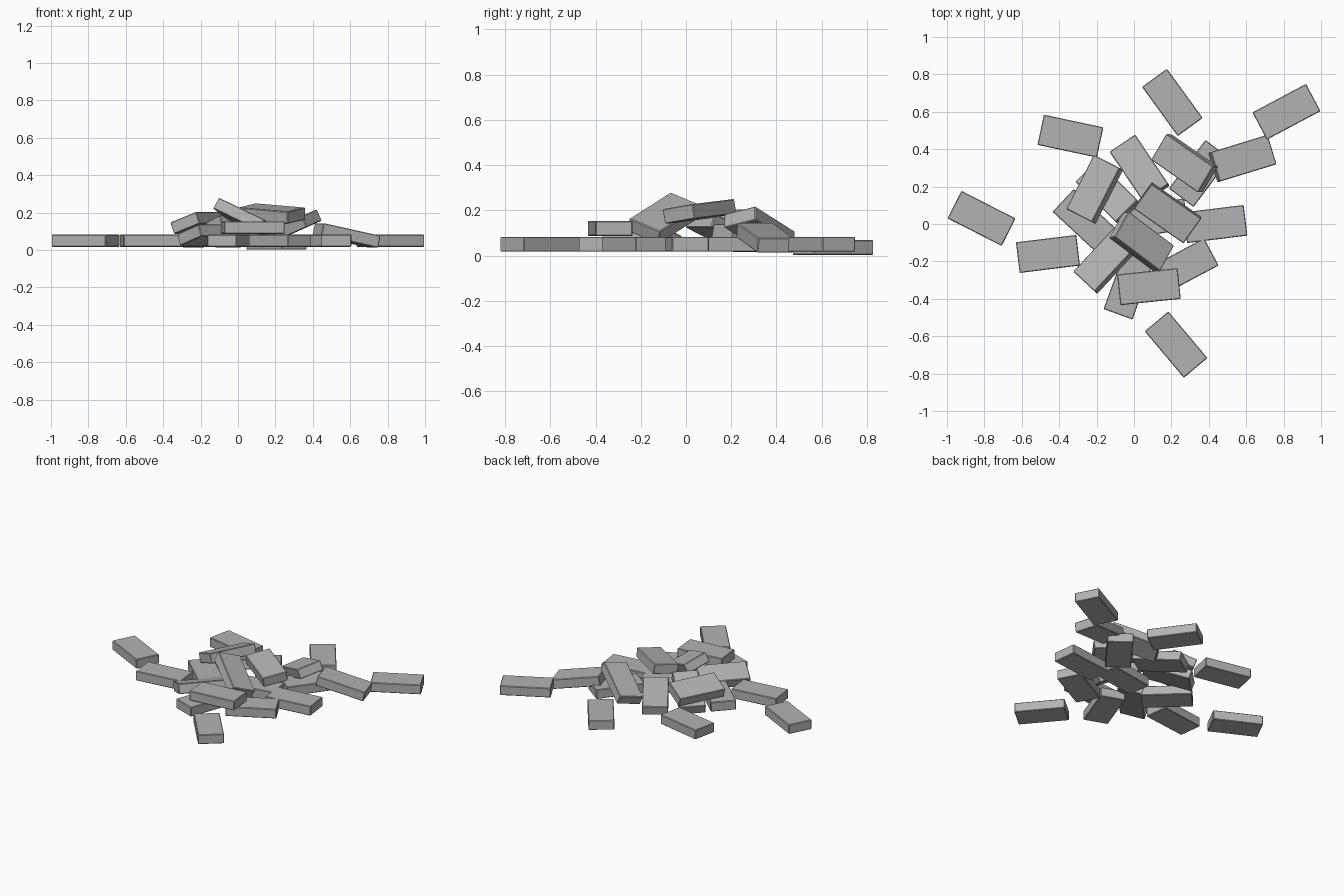
import bpy
from math import radians
from mathutils import Euler

default_cube = bpy.data.objects.get("Cube")
if default_cube:
    bpy.data.objects.remove(default_cube, do_unlink=True)

LENGTH, WIDTH, HEIGHT = 0.325, 0.165, 0.066
GROUND = 0.05

# Single plain grey for the whole pile
grey = bpy.data.materials.new("brick_grey")
grey.use_nodes = True
colour = (0.45, 0.45, 0.45, 1)
grey.diffuse_color = colour
shader = next(n for n in grey.node_tree.nodes if n.type == "BSDF_PRINCIPLED")
shader.inputs["Base Color"].default_value = colour


def add_brick(name, x, y, turn, z=GROUND, pitch=0, roll=0):
    """One brick; turn about z, pitch lowers its far end, roll lifts its left side."""
    bpy.ops.mesh.primitive_cube_add(size=1)
    brick = bpy.context.object
    brick.name = brick.data.name = name
    brick.scale = (LENGTH, WIDTH, HEIGHT)
    bpy.ops.object.transform_apply(location=False, rotation=False, scale=True)
    brick.location = (x, y, z)
    brick.rotation_euler = Euler([radians(a) for a in (roll, pitch, turn)], "XYZ")
    brick.data.materials.append(grey)
    bevel = brick.modifiers.new("worn_edges", "BEVEL")
    bevel.width = 0.004
    bevel.segments = 1
    return brick


# Scattered bricks lying flat on the ground
add_brick("outer_brick_right", -0.815, 0.03, -27)
add_brick("outer_brick_back_right", -0.34, 0.47, -12)
add_brick("outer_brick_back", 0.205, 0.65, -54, z=0.035)
add_brick("outer_brick_back_left", 0.815, 0.60, 28)
add_brick("outer_brick_front", 0.225, -0.645, -50)
add_brick("outer_brick_front_right", -0.46, -0.16, 7)

# Flat bricks around the foot of the pile
add_brick("base_brick_left", 0.435, 0.0, 7)
add_brick("base_brick_front_left", 0.27, -0.225, 28)
add_brick("base_brick_front", -0.03, -0.33, 70)
add_brick("base_brick_right", -0.26, 0.015, -43)
add_brick("base_brick_back_left", 0.35, 0.27, 53)
add_brick("base_brick_centre", 0.12, 0.03, 9)

# Bricks leaning on the base
add_brick("leaning_brick_left", 0.58, 0.35, 17, z=0.078, pitch=12)
add_brick("leaning_brick_front_right", -0.15, -0.195, 47, z=0.08, roll=-18)
add_brick("leaning_brick_inner_right", -0.14, 0.17, -45, z=0.1, pitch=-20)
add_brick("leaning_brick_back", 0.03, 0.295, -56, z=0.077, pitch=-11)
add_brick("leaning_brick_back_left", 0.27, 0.325, -35, z=0.115, pitch=-20, roll=13)

# Bricks on top of the pile
add_brick("upper_brick_front", 0.08, -0.335, 6, z=0.12)
add_brick("upper_brick_right", -0.21, 0.185, 63, z=0.145, roll=-20)
add_brick("top_brick_left", 0.18, 0.06, -35, z=0.195, pitch=4, roll=8)
add_brick("top_brick_centre", 0.04, -0.095, -37, z=0.165, pitch=21, roll=-22)
